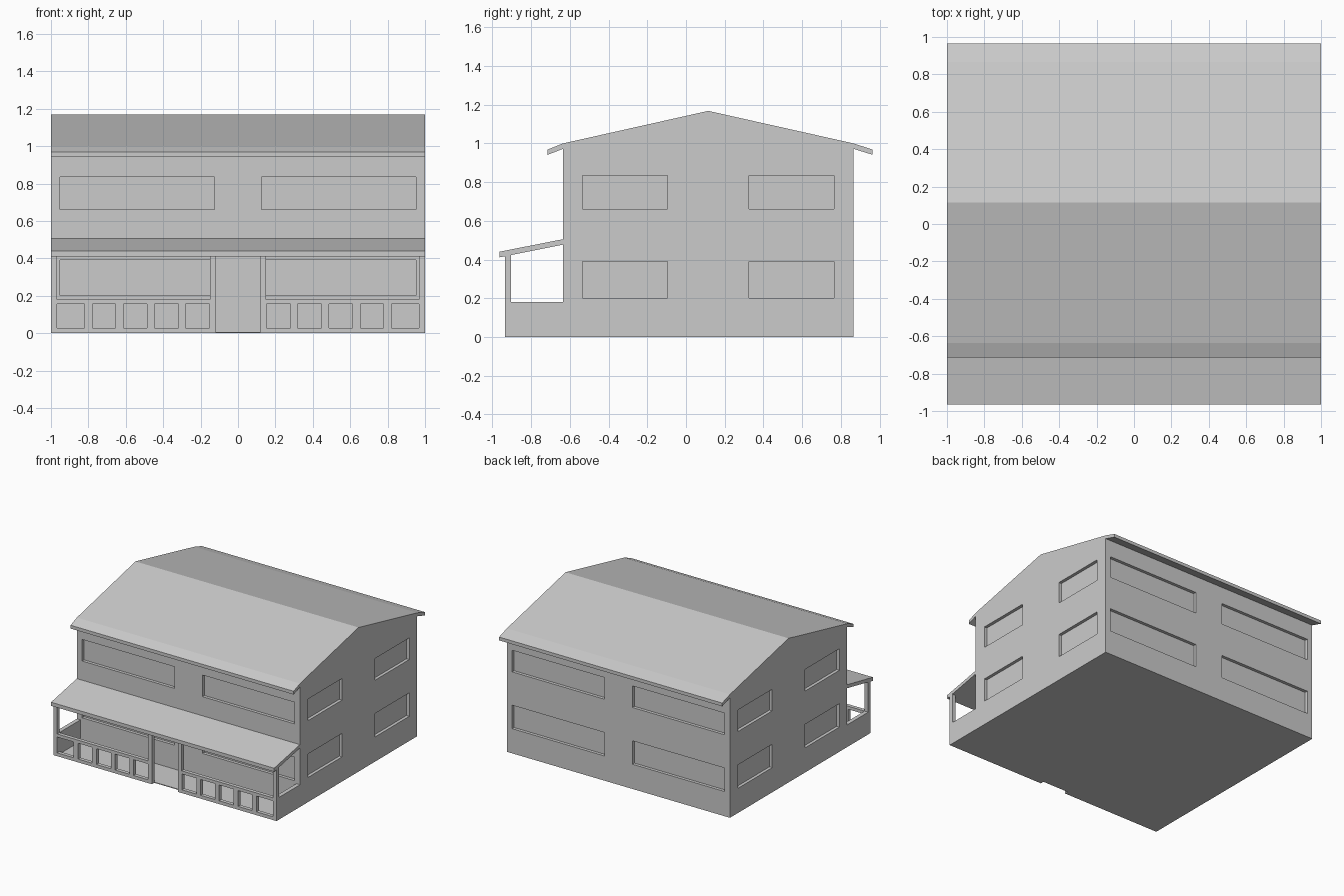
import bpy, bmesh

if "Cube" in bpy.data.objects:
    bpy.data.objects.remove(bpy.data.objects["Cube"])

FRONT, BACK = -0.635, 0.865      # house wall planes in y
RIDGE = 0.115
DEPTH = 0.025                    # window recess depth
STOREYS = [(0.20, 0.39), (0.66, 0.835)]


def make_object(name, bm):
    bmesh.ops.recalc_face_normals(bm, faces=bm.faces)
    mesh = bpy.data.meshes.new(name)
    bm.to_mesh(mesh)
    bm.free()
    obj = bpy.data.objects.new(name, mesh)
    bpy.context.collection.objects.link(obj)
    return obj


def extrude_profile(name, points, x0=-1.0, x1=1.0):
    """Extrude a (y, z) outline along x."""
    bm = bmesh.new()
    face = bm.faces.new([bm.verts.new((x0, y, z)) for y, z in points])
    ext = bmesh.ops.extrude_face_region(bm, geom=[face])
    moved = [v for v in ext["geom"] if isinstance(v, bmesh.types.BMVert)]
    bmesh.ops.translate(bm, vec=(x1 - x0, 0, 0), verts=moved)
    return make_object(name, bm)


def cut_boxes(obj, boxes):
    """Subtract boxes given as (x0, x1, y0, y1, z0, z1)."""
    bm = bmesh.new()
    for x0, x1, y0, y1, z0, z1 in boxes:
        for v in bmesh.ops.create_cube(bm, size=1)["verts"]:
            v.co = ((x0 + x1) / 2 + v.co.x * (x1 - x0),
                    (y0 + y1) / 2 + v.co.y * (y1 - y0),
                    (z0 + z1) / 2 + v.co.z * (z1 - z0))
    cutter = make_object("cutter", bm)
    cutter.hide_render = True
    mod = obj.modifiers.new("openings", 'BOOLEAN')
    mod.operation = 'DIFFERENCE'
    mod.solver = 'EXACT'
    mod.object = cutter
    bpy.context.view_layer.objects.active = obj
    bpy.ops.object.modifier_apply(modifier=mod.name)
    bpy.data.objects.remove(cutter, do_unlink=True)


def mirror_x(obj):
    obj.modifiers.new("mirror", 'MIRROR').use_axis[0] = True


# House body with gable roof, ends flush with the walls
house = extrude_profile("house_body", [
    (FRONT, 0), (BACK, 0), (BACK, 1.0), (RIDGE, 1.168), (FRONT, 1.0)])

# Recessed windows on all four sides, both storeys
recesses = []
for z0, z1 in STOREYS:
    for x0, x1 in [(-0.953, -0.126), (0.126, 0.953)]:
        recesses.append((x0, x1, FRONT - 0.1, FRONT + DEPTH, z0, z1))
        recesses.append((x0, x1, BACK - DEPTH, BACK + 0.1, z0, z1))
    for y0, y1 in [(-0.535, -0.095), (0.325, 0.765)]:
        recesses.append((-1.1, -1 + DEPTH, y0, y1, z0, z1))
        recesses.append((1 - DEPTH, 1.1, y0, y1, z0, z1))
cut_boxes(house, recesses)

# Eaves, slightly longer at the back
for name, wall, edge in [("front_eave", FRONT, -0.715), ("back_eave", BACK, 0.965)]:
    extrude_profile(name, [(wall, 0.972), (wall, 1.0), (edge, 0.968), (edge, 0.941)])

# Porch lean-to roof
extrude_profile("porch_roof", [
    (-0.965, 0.411), (-0.965, 0.44), (FRONT, 0.505), (FRONT, 0.477)])

# Porch front screen: posts and parapet with five openings, mirrored
screen = extrude_profile("porch_screen", [
    (-0.935, 0), (-0.905, 0), (-0.905, 0.423), (-0.935, 0.417)], 0.117, 1.0)
holes = [(0.15, 0.967, 0.18, 0.6)]
holes += [(x0, x1, 0.027, 0.155) for x0, x1 in [
    (0.152, 0.281), (0.319, 0.447), (0.486, 0.613), (0.655, 0.778), (0.82, 0.967)]]
cut_boxes(screen, [(x0, x1, -1.0, -0.85, z0, z1) for x0, x1, z0, z1 in holes])
mirror_x(screen)

# Low porch side walls
side = extrude_profile("porch_side_wall", [
    (-0.905, 0), (FRONT, 0), (FRONT, 0.18), (-0.905, 0.18)], 0.967, 1.0)
mirror_x(side)

# Porch floor
extrude_profile("porch_floor", [
    (-0.905, 0), (FRONT, 0), (FRONT, 0.006), (-0.905, 0.006)], -0.967, 0.967)
